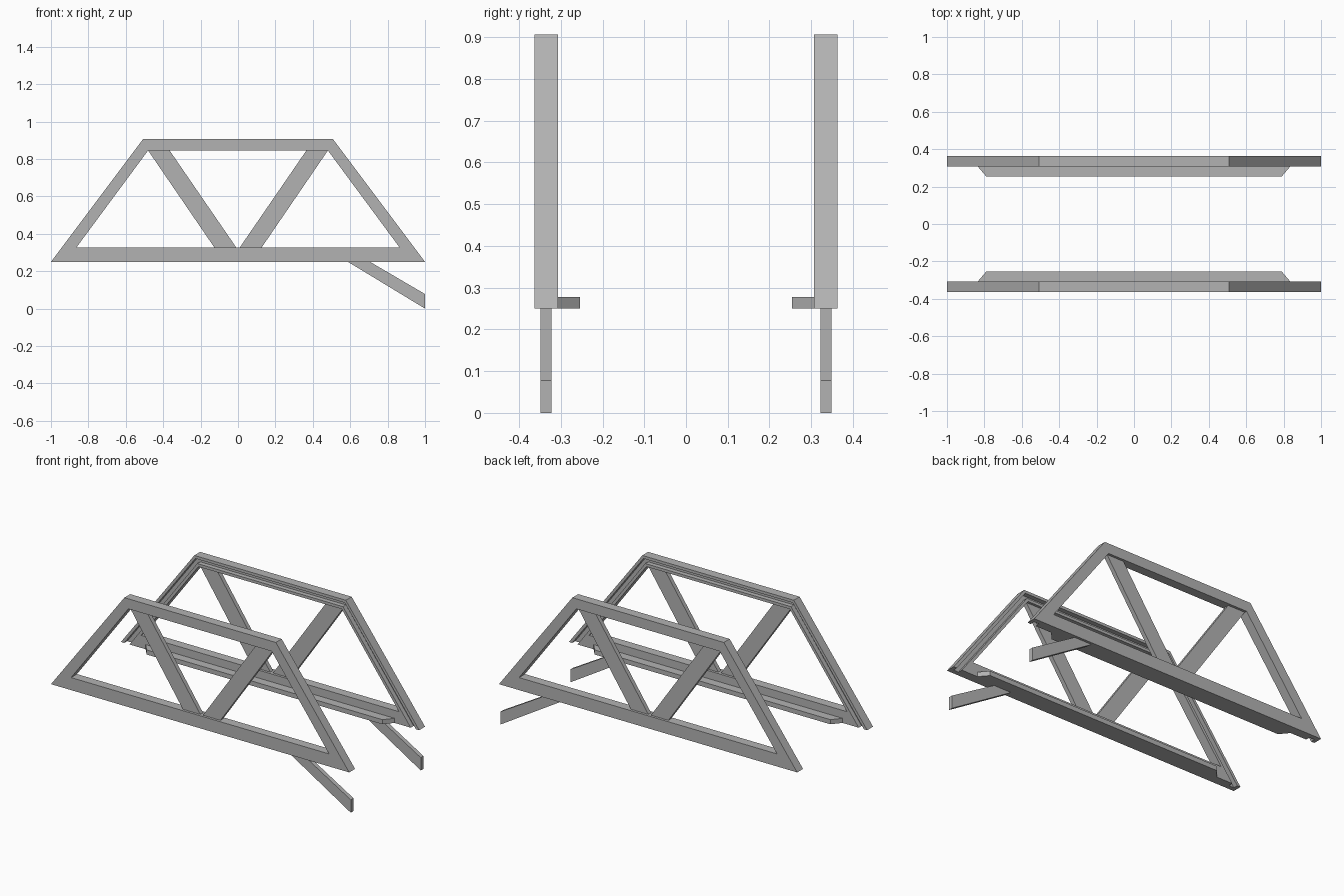
import bpy, bmesh
from mathutils import Vector

if "Cube" in bpy.data.objects:
    bpy.data.objects.remove(bpy.data.objects["Cube"])

Y_IN, Y_OUT = 0.307, 0.363      # inner and outer faces of each side truss

# Dark grey steel
steel = bpy.data.materials.new("dark_steel")
steel.diffuse_color = (0.45, 0.45, 0.45, 1)
steel.use_nodes = True
steel.node_tree.nodes["Principled BSDF"].inputs["Base Color"].default_value = steel.diffuse_color


def loft(name, rings, mirror_x=False):
    """Skin a series of matching closed rings, cap both ends, mirror to both sides."""
    bm = bmesh.new()
    loops = [[bm.verts.new(p) for p in ring] for ring in rings]
    n = len(loops[0])
    for a, b in zip(loops, loops[1:]):
        for k in range(n):
            j = (k + 1) % n
            bm.faces.new((a[k], a[j], b[j], b[k]))
    bm.faces.new(loops[0])
    bm.faces.new(loops[-1])
    bmesh.ops.recalc_face_normals(bm, faces=bm.faces)
    me = bpy.data.meshes.new(name)
    bm.to_mesh(me)
    bm.free()
    me.materials.append(steel)
    ob = bpy.data.objects.new(name, me)
    bpy.context.collection.objects.link(ob)
    m = ob.modifiers.new("both_sides", 'MIRROR')
    m.use_axis = (mirror_x, True, False)
    m.use_mirror_merge = False


def side_plate(name, xz, y0, y1, mirror_x=False):
    """Plate with an outline in the front view and a thickness in y."""
    loft(name, [[(x, y, z) for x, z in xz] for y in (y0, y1)], mirror_x)


# Inclined end posts and top chord: a channel, open toward the inside
outer = [(-1, 0.25), (-0.508, 0.906), (0.508, 0.906), (1, 0.25)]
inner = [(-0.921, 0.25), (-0.481, 0.845), (0.481, 0.845), (0.921, 0.25)]
groove = 0.335
profile = [(0, Y_OUT), (1, Y_OUT), (1, Y_IN), (0.72, Y_IN),
           (0.72, groove), (0.28, groove), (0.28, Y_IN), (0, Y_IN)]
rings = []
for o, i in zip(outer, inner):
    pts = [(Vector(o).lerp(Vector(i), f), y) for f, y in profile]
    rings.append([(p.x, y, p.y) for p, y in pts])
loft("top_chord_and_end_posts", rings)

# Bottom chord between the end posts
side_plate("bottom_chord", [(-0.921, 0.25), (0.921, 0.25),
                            (0.865, 0.326), (-0.865, 0.326)], Y_IN, Y_OUT)

# V-shaped diagonal braces
side_plate("diagonal_brace", [(-0.481, 0.846), (-0.366, 0.846),
                              (-0.008, 0.325), (-0.125, 0.325)],
           0.322, 0.348, mirror_x=True)

# Inner ledge with bevelled ends
loft("inner_ledge", [[(-0.835, Y_IN, z), (0.835, Y_IN, z),
                      (0.79, 0.254, z), (-0.79, 0.254, z)] for z in (0.25, 0.278)])

# Slanted support struts at one end
side_plate("support_strut", [(0.588, 0.25), (0.706, 0.25),
                             (1, 0.078), (1, 0)], 0.322, 0.348)
